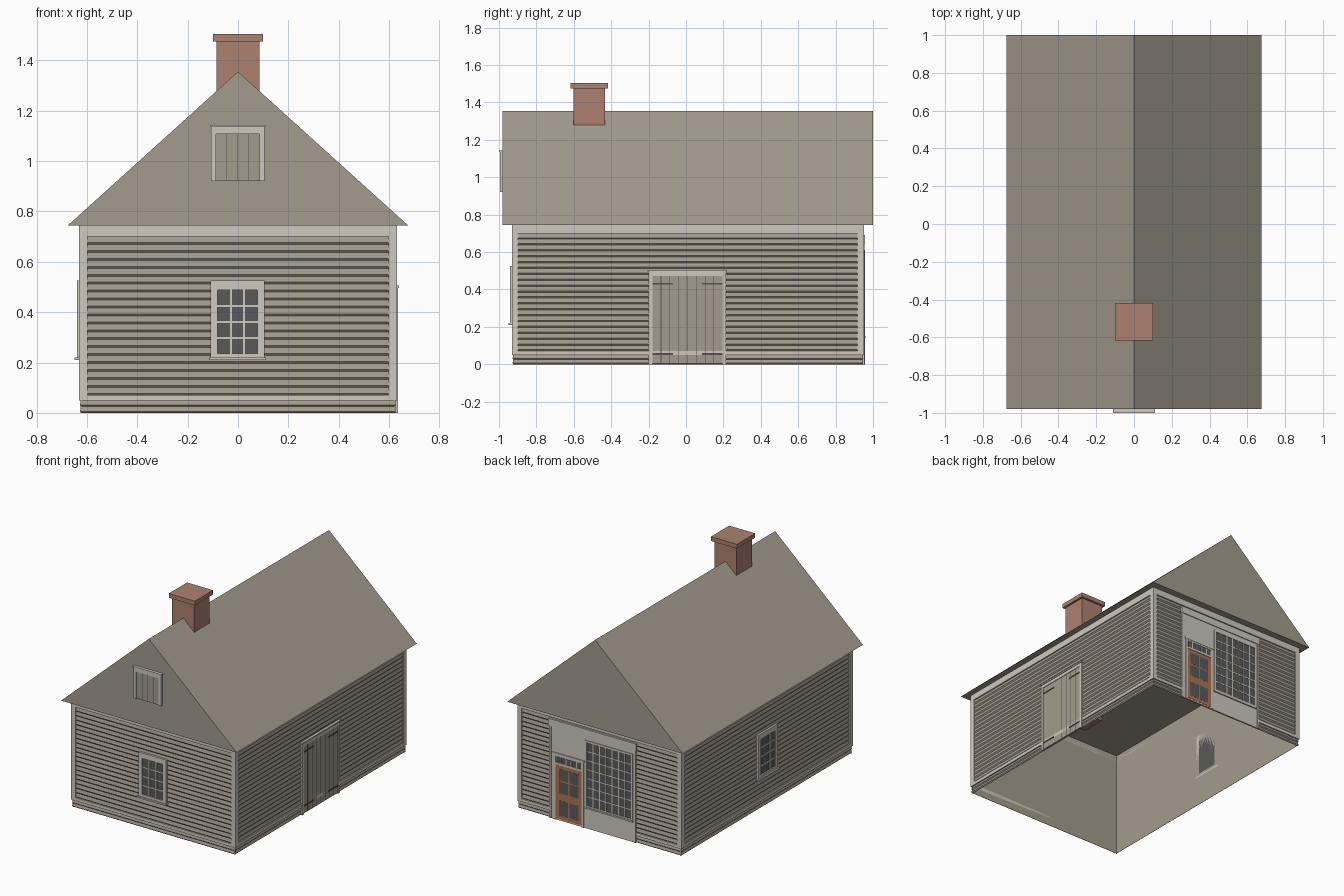
import bpy
import bmesh

if "Cube" in bpy.data.objects:
    bpy.data.objects.remove(bpy.data.objects["Cube"])


def material(name, rgb):
    m = bpy.data.materials.new(name)
    m.use_nodes = True
    m.diffuse_color = (*rgb, 1)
    m.node_tree.nodes["Principled BSDF"].inputs["Base Color"].default_value = (*rgb, 1)
    return m


TAN = material("tan_paint", (0.37, 0.33, 0.27))
WHITE = material("pale_trim", (0.62, 0.58, 0.52))
GLASS = material("dark_glass", (0.10, 0.10, 0.105))
IRON = material("dark_iron", (0.09, 0.085, 0.08))
BRICK = material("brick", (0.42, 0.22, 0.165))
DOOR = material("brown_door", (0.42, 0.17, 0.09))

X, Y0, Y1, EAVE = 0.62, -0.92, 0.94, 0.745

# Each wall maps (along, height, outward) to world coordinates
WALLS = {
    "front": lambda u, z, d: (u, Y0 - d, z),
    "back": lambda u, z, d: (u, Y1 + d, z),
    "right": lambda u, z, d: (X + d, u, z),
    "left": lambda u, z, d: (-X - d, u, z),
    "gable": lambda u, z, d: (u, -0.98 - d, z),
}


def finish(name, bm, mat, fix=True):
    if fix:
        bmesh.ops.recalc_face_normals(bm, faces=bm.faces)
    mesh = bpy.data.meshes.new(name)
    bm.to_mesh(mesh)
    bm.free()
    mesh.materials.append(mat)
    obj = bpy.data.objects.new(name, mesh)
    bpy.context.scene.collection.objects.link(obj)
    return obj


def prism(bm, profile, place, a, b):
    """Closed solid: profile points swept from a to b through place()."""
    ends = [[bm.verts.new(place(p, t)) for p in profile] for t in (a, b)]
    bm.faces.new(ends[0])
    bm.faces.new(ends[1][::-1])
    for i in range(len(profile)):
        j = (i + 1) % len(profile)
        bm.faces.new((ends[0][i], ends[0][j], ends[1][j], ends[1][i]))


def boxes(name, wall, mat, items):
    """One object of boxes (u0, u1, z0, z1, d0, d1) on a wall."""
    bm = bmesh.new()
    f = WALLS[wall]
    for u0, u1, z0, z1, d0, d1 in items:
        prism(bm, [(z0, d0), (z1, d0), (z1, d1), (z0, d1)],
              lambda p, u: f(u, p[0], p[1]), u0, u1)
    return finish(name, bm, mat)


def siding(name, wall, u0, u1, z0, z1, count):
    """Lapped boards with a sawtooth profile."""
    f = WALLS[wall]
    step = (z1 - z0) / count
    pts = [(z0, 0)]
    for i in range(count):
        z = z0 + i * step
        pts += [(z, 0.002), (z + step * 0.25, 0.008)]
    pts += [(z1, 0.002), (z1, 0)]
    bm = bmesh.new()
    prism(bm, pts, lambda p, u: f(u, p[0], p[1]), u0, u1)
    return finish(name, bm, TAN)


def grid_bars(u0, u1, z0, z1, cols, rows, w, d0, d1):
    """Glazing bars dividing an opening into panes."""
    out = []
    for i in range(1, cols):
        u = u0 + (u1 - u0) * i / cols
        out.append((u - w / 2, u + w / 2, z0, z1, d0, d1))
    for i in range(1, rows):
        z = z0 + (z1 - z0) * i / rows
        out.append((u0, u1, z - w / 2, z + w / 2, d0, d1 - 0.0005))
    return out


def surround(u0, u1, z0, z1, side, top, bottom, d):
    """Frame boxes around an opening; the sizes are outer ones."""
    out = [(u0, u0 + side, z0, z1, 0, d), (u1 - side, u1, z0, z1, 0, d),
           (u0 + side, u1 - side, z1 - top, z1, 0, d)]
    if bottom:
        out.append((u0 + side, u1 - side, z0, z0 + bottom, 0, d))
    return out


# Wall shell, open below
bm = bmesh.new()
prism(bm, [(-X, Y0), (X, Y0), (X, Y1), (-X, Y1)], lambda p, z: (*p, z), 0, EAVE)
bmesh.ops.recalc_face_normals(bm, faces=bm.faces)
bmesh.ops.delete(bm, geom=[f for f in bm.faces if abs(f.normal.z) > 0.5], context="FACES")
finish("wall_shell", bm, TAN, fix=False)

# Solid gabled roof
bm = bmesh.new()
prism(bm, [(-0.675, EAVE), (0.675, EAVE), (0, 1.355)],
      lambda p, y: (p[0], y, p[1]), -0.98, 1.0)
finish("roof", bm, TAN)

# Siding, skirt and trim boards on all four walls
for wall, lo, hi in (("front", -X, X), ("back", -X, X), ("right", Y0, Y1), ("left", Y0, Y1)):
    siding(wall + "_siding", wall, lo + 0.02, hi - 0.02, 0.07, 0.70, 20)
    siding(wall + "_skirt", wall, lo - 0.006, hi + 0.006, 0, 0.05, 2)
    boxes(wall + "_trim", wall, WHITE, [
        (lo - 0.011, lo + 0.022, 0.05, EAVE, 0, 0.011),
        (hi - 0.022, hi + 0.011, 0.05, EAVE, 0, 0.011),
        (lo + 0.022, hi - 0.022, 0.70, EAVE, 0, 0.011),
        (lo + 0.022, hi - 0.022, 0.05, 0.072, 0, 0.011)])

# Small twelve-pane windows
for wall, c in (("front", -0.002), ("left", 0.01)):
    a, b = c - 0.079, c + 0.079
    boxes(wall + "_window_glass", wall, GLASS, [(a, b, 0.235, 0.487, 0, 0.011)])
    boxes(wall + "_window_frame", wall, WHITE,
          surround(c - 0.107, c + 0.107, 0.22, 0.525, 0.028, 0.038, 0.016, 0.02)
          + grid_bars(a, b, 0.235, 0.487, 3, 4, 0.008, 0.011, 0.015)
          + [(c - 0.113, c + 0.113, 0.21, 0.22, 0, 0.03)])

# Gable shutters
boxes("gable_shutter_frame", "gable", WHITE,
      surround(-0.107, 0.105, 0.92, 1.135, 0.02, 0.027, 0, 0.014)
      + [(-0.112, 0.11, 1.135, 1.143, 0, 0.02)])
boxes("gable_shutter", "gable", TAN, [(-0.087, 0.085, 0.92, 1.108, 0, 0.008)])
boxes("gable_shutter_grooves", "gable", IRON,
      [(u - 0.0015, u + 0.0015, 0.925, 1.105, 0.008, 0.009) for u in (-0.045, -0.001, 0.043)])

# Double plank doors with strap hinges
boxes("side_door_frame", "right", WHITE,
      surround(-0.20, 0.215, 0, 0.495, 0.02, 0.022, 0, 0.015)
      + [(-0.205, 0.22, 0.495, 0.505, 0, 0.02)])
leaves = [(-0.18, 0.005), (0.009, 0.195)]
planks, grooves = [], []
for a, b in leaves:
    planks.append((a, b, 0.004, 0.473, 0, 0.011))
    for i in range(1, 4):
        u = a + (b - a) * i / 4
        grooves.append((u - 0.0015, u + 0.0015, 0.004, 0.473, 0.011, 0.0115))
grooves.append((0.005, 0.009, 0.004, 0.473, 0, 0.0105))
boxes("side_door_leaves", "right", TAN, planks)
boxes("side_door_grooves", "right", IRON, grooves)
boxes("side_door_hinges", "right", IRON,
      [(a, b, z, z + 0.009, 0, 0.014) for z in (0.05, 0.426)
       for a, b in ((-0.18, -0.07), (0.085, 0.195))])

# Shop front: panel, post and cornice
boxes("shop_panel", "back", WHITE, [
    (-0.28, 0.385, 0, 0.69, 0, 0.0115),
    (0.37, 0.385, 0, 0.64, 0, 0.015), (-0.28, -0.265, 0, 0.64, 0, 0.015),
    (-0.285, 0.39, 0.64, 0.69, 0, 0.017)])

# Large display window
boxes("shop_window_glass", "back", GLASS, [(-0.245, 0.095, 0.16, 0.60, 0, 0.0125)])
boxes("shop_window_frame", "back", WHITE,
      surround(-0.258, 0.108, 0.148, 0.612, 0.013, 0.012, 0.012, 0.016)
      + grid_bars(-0.245, 0.095, 0.16, 0.60, 7, 7, 0.007, 0.0125, 0.0145)
      + [(-0.262, 0.112, 0.14, 0.15, 0, 0.02)])

# Glazed shop door with transom
boxes("shop_door", "back", DOOR, [(0.135, 0.335, 0.01, 0.385, 0, 0.013)])
panes = [(u, u + 0.07, z, z + h, 0.013, 0.0135)
         for u in (0.16, 0.24) for z, h in ((0.035, 0.105), (0.19, 0.08), (0.28, 0.08))]
boxes("shop_door_panes", "back", GLASS, panes)
boxes("shop_transom_glass", "back", GLASS, [(0.14, 0.33, 0.40, 0.44, 0, 0.0125)])
boxes("shop_door_frame", "back", WHITE,
      surround(0.118, 0.352, 0, 0.455, 0.017, 0.012, 0, 0.016)
      + [(0.135, 0.335, 0.385, 0.40, 0, 0.016), (0.112, 0.358, 0.455, 0.465, 0, 0.018)]
      + grid_bars(0.135, 0.335, 0.40, 0.443, 5, 1, 0.007, 0.0125, 0.0145))

# Chimney with overhanging cap
bm = bmesh.new()
for half, z0, z1 in ((0.085, 0.60, 1.475), (0.10, 1.475, 1.505)):
    prism(bm, [(-half, -0.517 - half), (half, -0.517 - half),
               (half, -0.517 + half), (-half, -0.517 + half)],
          lambda p, z: (*p, z), z0, z1)
finish("chimney", bm, BRICK)
